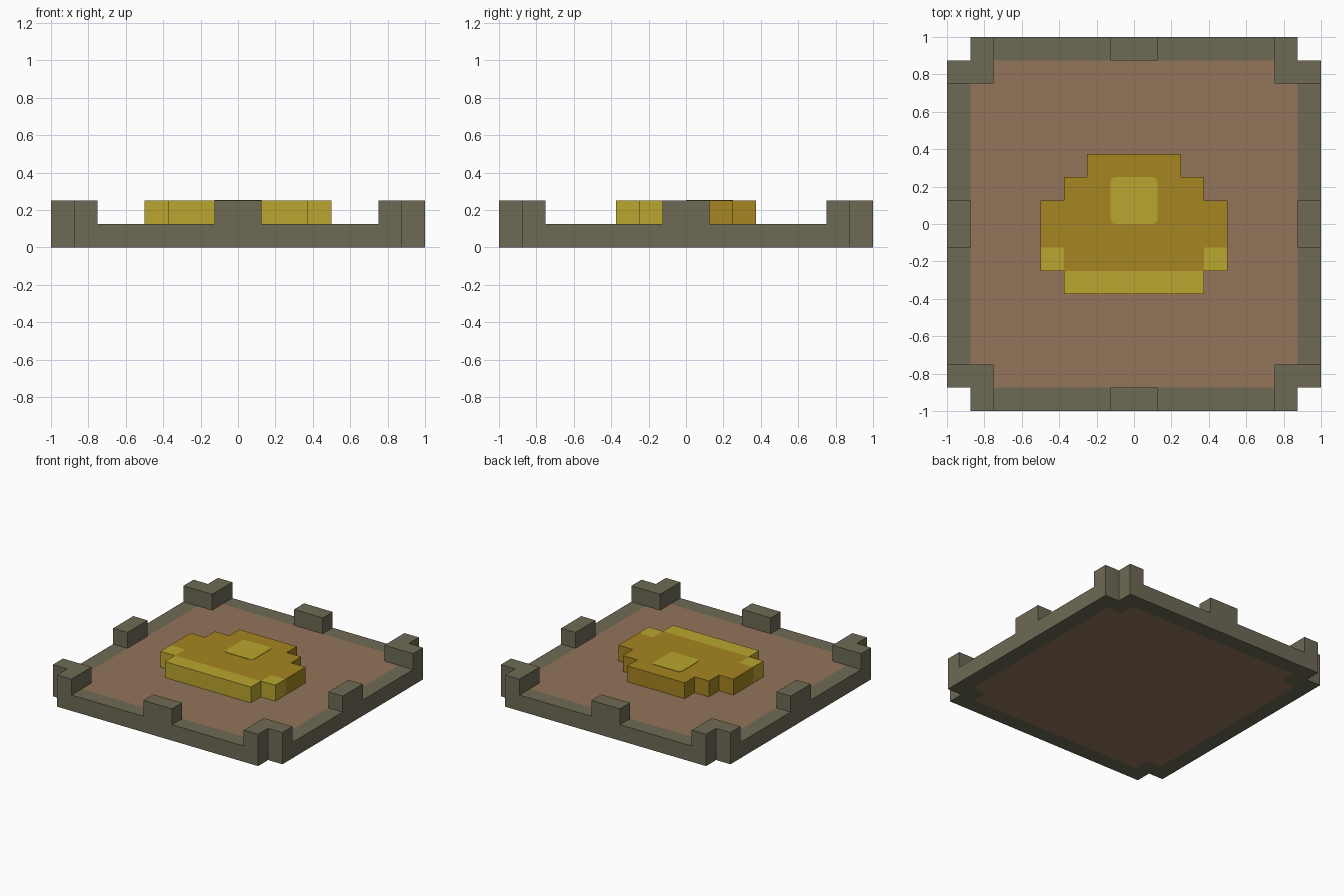
import bpy, bmesh, math
from mathutils import Matrix, Vector

cube = bpy.data.objects.get("Cube")
if cube:
    bpy.data.objects.remove(cube, do_unlink=True)

U = 0.125  # one block unit


def material(name, rgb):
    """Flat material from an sRGB colour (0-255)."""
    lin = [((c / 255 + 0.055) / 1.055) ** 2.4 for c in rgb]
    m = bpy.data.materials.new(name)
    m.use_nodes = True
    m.diffuse_color = (*lin, 1)
    bsdf = m.node_tree.nodes["Principled BSDF"]
    bsdf.inputs["Base Color"].default_value = (*lin, 1)
    bsdf.inputs["Roughness"].default_value = 0.9
    return m


STONE = material("grey stone", (110, 106, 86))
CLAY = material("brown clay", (147, 117, 90))
GOLD = material("dark gold", (165, 133, 33))
LIGHT = material("light gold", (186, 166, 46))


def prism(name, outline, depth, mat, matrix=Matrix(), round_corners=0):
    """Extrude an outline (in block units) along local z, then place it."""
    bm = bmesh.new()
    face = bm.faces.new([bm.verts.new((x * U, y * U, 0)) for x, y in outline])
    if round_corners:
        bmesh.ops.bevel(bm, geom=list(bm.verts), offset=round_corners,
                        segments=3, profile=0.5, affect='VERTICES')
        face = bm.faces[:][0]
    ext = bmesh.ops.extrude_face_region(bm, geom=[face], use_keep_orig=True)
    moved = [g for g in ext["geom"] if isinstance(g, bmesh.types.BMVert)]
    bmesh.ops.translate(bm, verts=moved, vec=(0, 0, depth))
    bm.transform(matrix)
    bmesh.ops.recalc_face_normals(bm, faces=bm.faces[:])
    mesh = bpy.data.meshes.new(name)
    bm.to_mesh(mesh)
    bm.free()
    mesh.materials.append(mat)
    obj = bpy.data.objects.new(name, mesh)
    bpy.context.scene.collection.objects.link(obj)
    return obj


def at(z):
    return Matrix.Translation((0, 0, z))


def mirrored(half):
    """Close a right-hand half outline by mirroring it in x."""
    return half + [(-x, y) for x, y in reversed(half)]


def rect(x0, x1, y0, y1):
    return [(x0, y0), (x1, y0), (x1, y1), (x0, y1)]


# Clay floor with notched corners
prism("clay_floor",
      mirrored([(6, -7), (6, -6), (7, -6), (7, 6), (6, 6), (6, 7)]), U, CLAY)

# Stone rim: a rail with a raised middle block on each side, and L-shaped corner posts
rail = mirrored([(6, 0), (6, 1), (1, 1), (1, 2)])
corner = [(6, 6), (8, 6), (8, 7), (7, 7), (7, 8), (6, 8)]
stand_up = Matrix.Translation((0, -7 * U, 0)) @ Matrix.Rotation(math.pi / 2, 4, 'X')
for i, (side, post) in enumerate([("front", "back_left"), ("left", "back_right"),
                                  ("back", "front_right"), ("right", "front_left")]):
    turn = Matrix.Rotation(i * math.pi / 2, 4, 'Z')
    prism(side + "_rail", rail, U, STONE, turn @ stand_up)
    prism(post + "_corner_post", corner, 2 * U, STONE, turn)

# Gold nugget: stepped body, light front edge and light side nubs
prism("nugget_body",
      mirrored([(3, -2), (3, -1), (4, -1), (4, 1), (3, 1), (3, 2), (2, 2), (2, 3)]),
      U, GOLD, at(U))
prism("nugget_front_edge", rect(-3, 3, -3, -2), U, LIGHT, at(U))
for side, x0 in (("left", 3), ("right", -4)):
    prism("nugget_" + side + "_nub", rect(x0, x0 + 1, -2, -1), U, LIGHT, at(U))

# Thin highlight plate on top of the nugget
prism("nugget_highlight", rect(-1, 1, 0, 2), 0.003, LIGHT, at(2 * U), round_corners=0.025)
